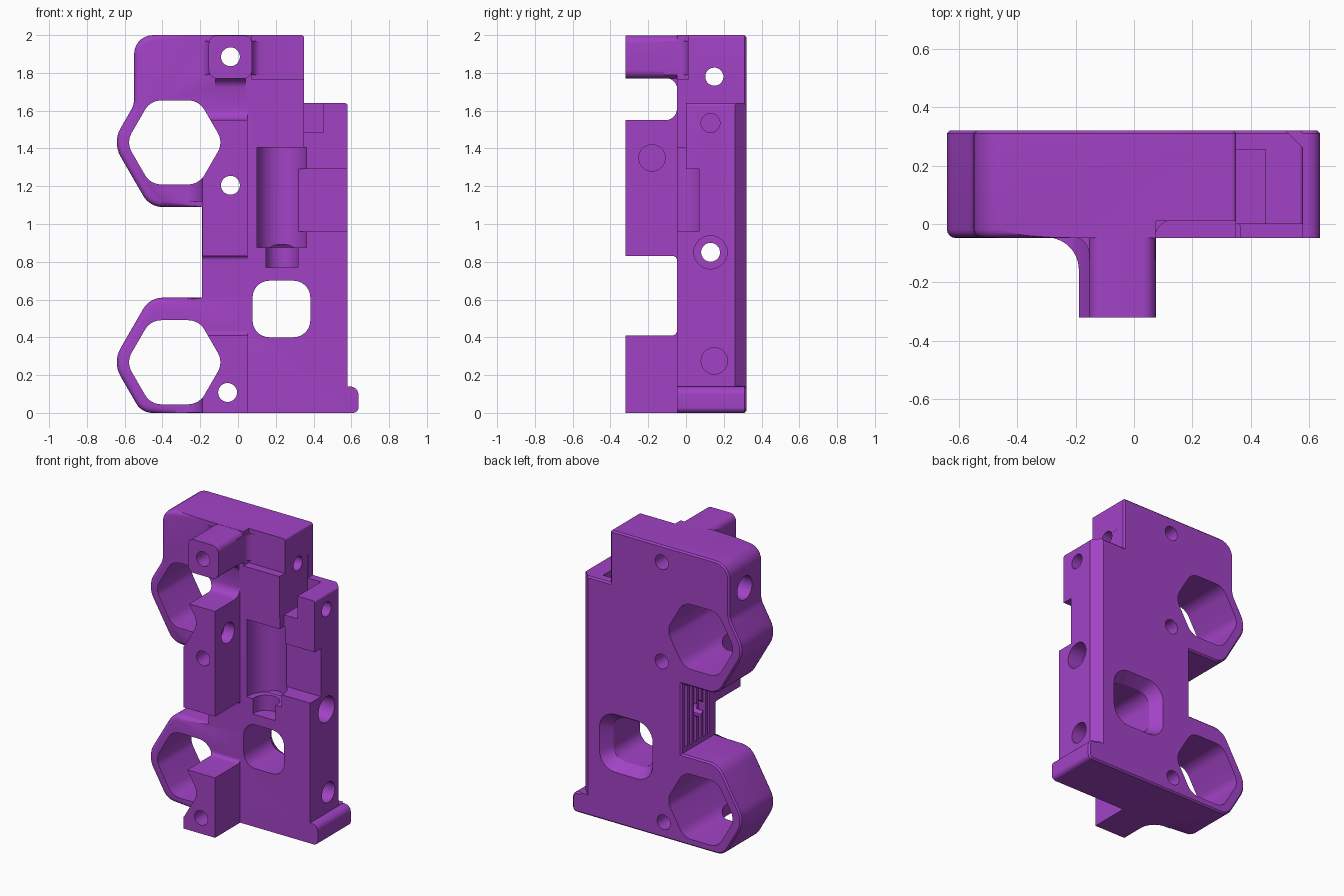
import bpy, bmesh, math
from mathutils import Vector

if "Cube" in bpy.data.objects:
    bpy.data.objects.remove(bpy.data.objects["Cube"])

purple = bpy.data.materials.new("purple")
purple.diffuse_color = (0.36, 0.055, 0.56, 1)
purple.use_nodes = True
purple.node_tree.nodes["Principled BSDF"].inputs["Base Color"].default_value = purple.diffuse_color


def rounded(pts, seg=7):
    """Round polygon corners given as (u, v, radius)."""
    out = []
    n = len(pts)
    for i, p in enumerate(pts):
        c = Vector(p[:2])
        r = p[2] if len(p) > 2 else 0
        if r == 0:
            out.append(c)
            continue
        a = (Vector(pts[i - 1][:2]) - c).normalized()
        b = (Vector(pts[(i + 1) % n][:2]) - c).normalized()
        half = a.angle(b) / 2
        mid = c + (a + b).normalized() * (r / math.sin(half))
        t = r / math.tan(half)
        s, e = c + a * t - mid, c + b * t - mid
        sweep = s.angle(e)
        for k in range(seg + 1):
            f = k / seg
            out.append(mid + (s * math.sin((1 - f) * sweep) + e * math.sin(f * sweep)) / math.sin(sweep))
    return out


def prism(name, pts, axis, a, b, grow=0.0):
    """Extrude a profile along an axis; grow widens the far end."""
    pts = rounded(pts)
    mid = sum(pts, Vector((0, 0))) / len(pts)
    bm = bmesh.new()
    rings = []
    for d, g in ((a, 0), (b, grow)):
        ring = []
        for p in pts:
            u, v = mid + (p - mid) * (1 + g)
            ring.append(bm.verts.new({'X': (d, u, v), 'Y': (u, d, v), 'Z': (u, v, d)}[axis]))
        rings.append(ring)
    lo, hi = rings
    bm.faces.new(lo)
    bm.faces.new(hi)
    for i in range(len(pts)):
        j = (i + 1) % len(pts)
        bm.faces.new((lo[i], lo[j], hi[j], hi[i]))
    bmesh.ops.recalc_face_normals(bm, faces=bm.faces[:])
    me = bpy.data.meshes.new(name)
    bm.to_mesh(me)
    bm.free()
    me.materials.append(purple)
    ob = bpy.data.objects.new(name, me)
    bpy.context.collection.objects.link(ob)
    return ob


def rect(u0, u1, v0, v1, r=0):
    return [(u0, v0, r), (u1, v0, r), (u1, v1, r), (u0, v1, r)]


def circle(u, v, r, n=32):
    return [(u + r * math.cos(2 * math.pi * i / n), v + r * math.sin(2 * math.pi * i / n)) for i in range(n)]


def combine(tool, op):
    m = body.modifiers.new(op, 'BOOLEAN')
    m.operation, m.object, m.solver = op, tool, 'EXACT'
    bpy.context.view_layer.objects.active = body
    bpy.ops.object.modifier_apply(modifier=m.name)
    bpy.data.objects.remove(tool)


def cut(*args, **kw):
    combine(prism("cutter", *args, **kw), 'DIFFERENCE')


def add(*args):
    combine(prism("addition", *args), 'UNION')


# Main body outline with two hexagonal lobes and a foot
body = prism("bracket_body", [
    (-.51, 0, .1), (.638, 0, .03), (.638, .14, .045), (.58, .14), (.58, 1.64, .015),
    (.35, 1.64), (.35, 2, .015), (-.55, 2, .1), (-.55, 1.631, .12), (-.665, 1.432, .15),
    (-.4675, 1.09, .12), (-.19, 1.09), (-.19, .61), (-.4675, .61, .12), (-.665, .268, .15)],
    'Y', -.048, .32)

# Soft front edges on the lobes, thin chamfer around the back
bm = bmesh.new()
bm.from_mesh(body.data)
front = [e for e in bm.edges if all(v.co.y < 0 for v in e.verts)
         and (e.verts[0].co.x + e.verts[1].co.x) / 2 < -.25]
bmesh.ops.bevel(bm, geom=front, offset=.03, segments=4, profile=.5, affect='EDGES')
back = [e for e in bm.edges if all(v.co.y > .319 for v in e.verts)]
bmesh.ops.bevel(bm, geom=back, offset=.01, segments=1, affect='EDGES')
bm.to_mesh(body.data)
bm.free()

# Front recesses and stepped side block
cut(rect(.075, .6, 1.765, 2.2), 'Y', -.2, .01)
cut(rect(.35, .8, 1.289, 1.8), 'Y', -.2, 0)
cut(rect(.27, .8, .96, 1.29, .02), 'Y', -.2, .07)
cut(rect(.349, .45, 1.485, 1.8), 'Y', -.2, .255)
# Slanted rear corner
cut([(.51, .33), (.7, .33), (.7, .14)], 'Z', .142, 1.8)
# Stepped round channel
cut(circle(.232, -.03, .133, 48), 'Z', .875, 1.405)
cut(circle(.232, -.03, .087, 40), 'Z', .77, .9)

# Front ribs, with concave blends into the lobes
add([(.1, 0), (-.32, 0), (-.32, .41), (-.048, .41, .025), (-.048, .45), (.1, .45)], 'X', -.188, .05)
add([(.1, .79), (-.048, .79), (-.048, .83, .02), (-.32, .83), (-.32, 1.55),
     (-.048, 1.55, .06), (-.048, 1.63), (.1, 1.63)], 'X', -.188, .05)
blend = [(-.33, .06), (-.33, -.046), (-.189, -.046, .11), (-.189, -.17), (-.1, -.17), (-.1, .06)]
add(blend, 'Z', .001, .409)
add(blend, 'Z', 1.12, 1.549)
# Top tab and its blends
add(rect(-.155, .075, 1.77, 1.999, .045), 'Y', -.32, .1)
add([(-.22, .05), (-.22, -.046), (-.154, -.046, .055), (-.154, -.12), (.074, -.12),
     (.074, .012, .055), (.15, .012), (.15, .05)], 'Z', 1.79, 1.97)
add([(.05, 1.68), (-.046, 1.68), (-.046, 1.772, .06), (-.13, 1.772), (-.13, 1.85), (.05, 1.85)],
    'X', -.12, .04)

# Hexagonal tube openings
for z in (1.432, .268):
    cut([(-.335 + .257 * math.cos(k * math.pi / 3), z + .257 * math.sin(k * math.pi / 3), .1)
         for k in range(6)], 'Y', -.5, .5)

# Rounded square window, flared at the back
cut(rect(.077, .383, .4, .7, .09), 'Y', -.3, .5)
cut(rect(.077, .383, .4, .7, .09), 'Y', .24, .34, grow=.4)

# Bolt holes front to back
for x, z in ((-.04, 1.885), (-.04, 1.205), (-.055, .108)):
    cut(circle(x, z, .05), 'Y', -.5, .5)

# Side holes: y, z, radius, start, end
for y, z, r, a, b in (
        (.15, 1.78, .048, -.8, .8), (.15, 1.78, .08, -.8, -.35),
        (.13, 1.535, .05, .4, .8), (.13, .85, .05, -.5, .8), (.13, .85, .088, .47, .8),
        (.15, .275, .07, .45, .8), (-.18, 1.35, .07, -.03, .2)):
    cut(circle(y, z, r), 'X', a, b)

# Vertical slots in the waist
for i in range(6):
    y = .015 + i * .048
    cut(rect(y, y + .026, .64, 1.06), 'X', -.3, -.14)

bpy.ops.object.select_all(action='DESELECT')
body.select_set(True)
bpy.context.view_layer.objects.active = body
bpy.ops.object.shade_smooth_by_angle(angle=math.radians(30))
